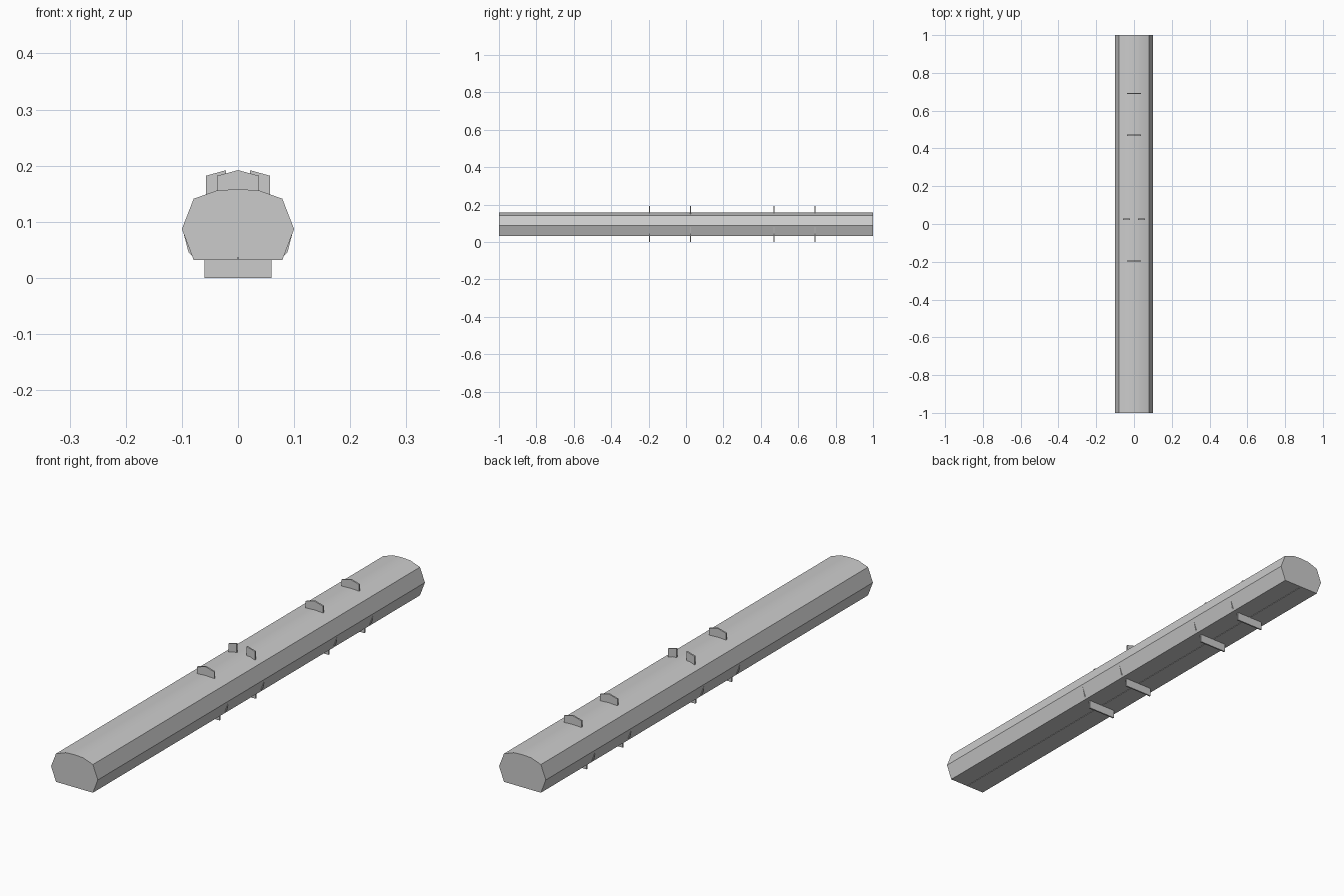
import bpy
import bmesh
import math

cube = bpy.data.objects.get("Cube")
if cube:
    bpy.data.objects.remove(cube, do_unlink=True)

GREY = (0.6, 0.6, 0.6, 1)
grey = bpy.data.materials.new("plain grey")
grey.use_nodes = True
grey.diffuse_color = GREY
grey.node_tree.nodes["Principled BSDF"].inputs["Base Color"].default_value = GREY


def extrude_profile(name, points, y_start, y_end):
    """Closed prism from an xz outline, running along y."""
    bm = bmesh.new()
    face = bm.faces.new([bm.verts.new((x, y_start, z)) for x, z in points])
    result = bmesh.ops.extrude_face_region(bm, geom=[face])
    moved = [v for v in result["geom"] if isinstance(v, bmesh.types.BMVert)]
    bmesh.ops.translate(bm, verts=moved, vec=(0, y_end - y_start, 0))
    bmesh.ops.recalc_face_normals(bm, faces=bm.faces)
    mesh = bpy.data.meshes.new(name)
    bm.to_mesh(mesh)
    bm.free()
    mesh.materials.append(grey)
    obj = bpy.data.objects.new(name, mesh)
    bpy.context.collection.objects.link(obj)
    return obj


def mirrored(half):
    """Complete an outline from its +x half."""
    return half + [(-x, z) for x, z in reversed(half) if x > 0]


# Long body with a crowned top and a narrow slit underneath
body = extrude_profile("body", mirrored([
    (0, 0.158), (0.037, 0.156), (0.079, 0.141), (0.1, 0.087),
    (0.079, 0.032), (0.001, 0.032), (0, 0.04)]), -1, 1)
bpy.context.view_layer.objects.active = body
body.select_set(True)
bpy.ops.object.shade_smooth_by_angle(angle=math.radians(30))

# Thin cross plates: tabs above, foot below, small side fins
THICK = 0.006
centre_tab = mirrored([(0, 0.192), (0.037, 0.182), (0.037, 0.15)])
side_tab = [(0.021, 0.192), (0.057, 0.182), (0.057, 0.143), (0.021, 0.15)]
foot = [(-0.06, 0), (0.06, 0), (0.06, 0.036), (-0.06, 0.036)]
fin = [(0.099, 0.087), (0.088, 0.045), (0.077, 0.034)]

for i, y in enumerate((-0.195, 0.025, 0.47, 0.69), 1):
    ends = (y - THICK / 2, y + THICK / 2)
    extrude_profile(f"foot_{i}", foot, *ends)
    for side, sign in (("left", 1), ("right", -1)):
        extrude_profile(f"fin_{side}_{i}", [(sign * x, z) for x, z in fin], *ends)
        if i == 2:
            extrude_profile(f"tab_{side}_{i}", [(sign * x, z) for x, z in side_tab], *ends)
    if i != 2:
        extrude_profile(f"tab_{i}", centre_tab, *ends)
